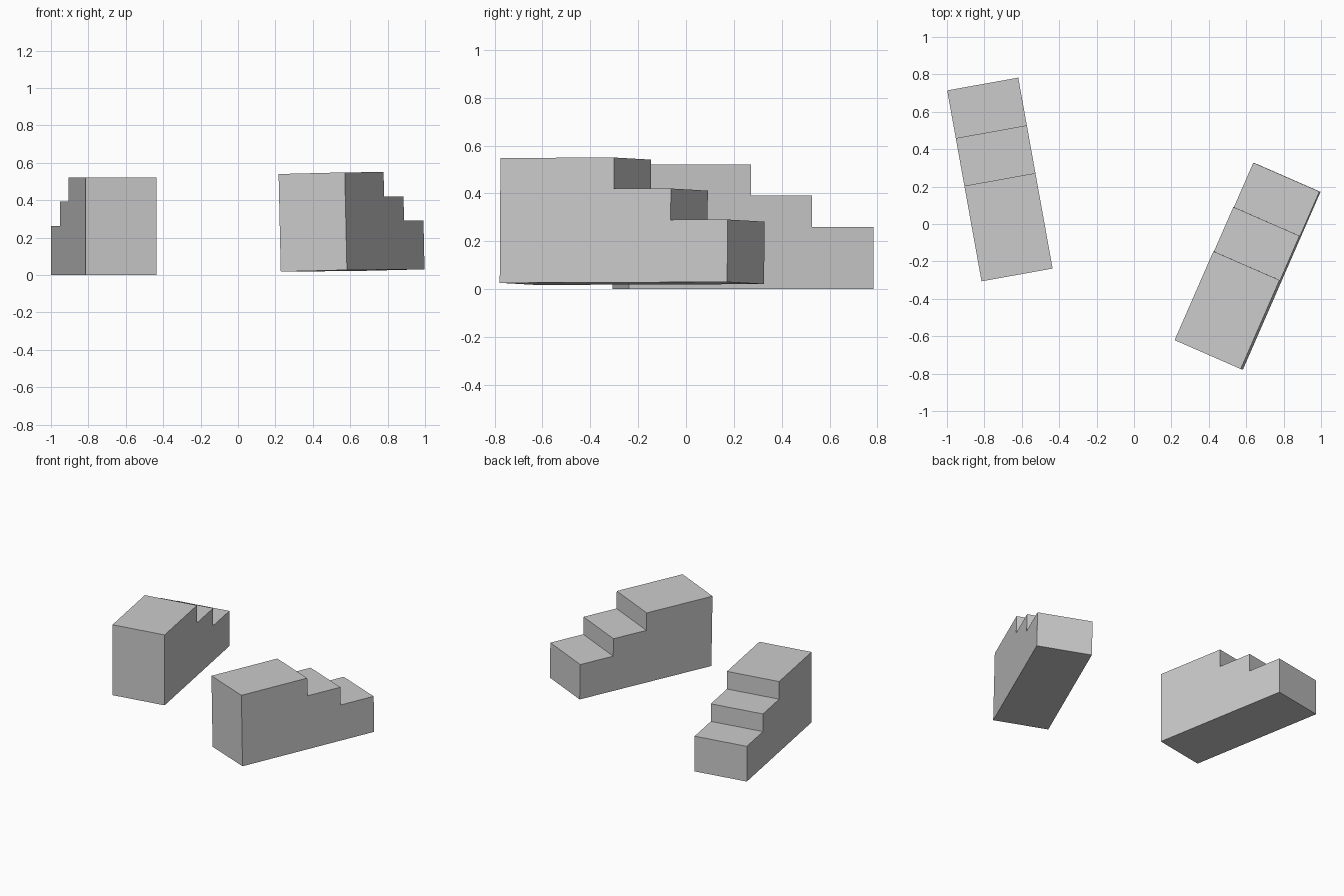
import bpy
import bmesh
from math import radians

if "Cube" in bpy.data.objects:
    bpy.data.objects.remove(bpy.data.objects["Cube"], do_unlink=True)

WIDTH, LENGTH, HEIGHT = 0.386, 1.037, 0.522

# Plain grey for both blocks
GREY = (0.6, 0.6, 0.6, 1.0)
grey = bpy.data.materials.new("plain grey")
grey.use_nodes = True
grey.diffuse_color = GREY
grey.node_tree.nodes["Principled BSDF"].inputs["Base Color"].default_value = GREY


def stair_block(name, location, tilt):
    """Three-step block: side profile in (length, height) fractions, extruded across."""
    profile = [(0, 0), (1, 0), (1, 0.5), (0.75, 0.5),
               (0.75, 0.75), (0.5, 0.75), (0.5, 1), (0, 1)]
    bm = bmesh.new()
    side = bm.faces.new([bm.verts.new((-WIDTH / 2, (y - 0.5) * LENGTH, z * HEIGHT))
                         for y, z in profile])
    result = bmesh.ops.extrude_face_region(bm, geom=[side])
    moved = [v for v in result["geom"] if isinstance(v, bmesh.types.BMVert)]
    bmesh.ops.translate(bm, verts=moved, vec=(WIDTH, 0, 0))
    bmesh.ops.recalc_face_normals(bm, faces=bm.faces)
    mesh = bpy.data.meshes.new(name)
    bm.to_mesh(mesh)
    bm.free()
    mesh.materials.append(grey)
    block = bpy.data.objects.new(name, mesh)
    block.location = location
    block.rotation_euler = [radians(a) for a in tilt]
    bpy.context.collection.objects.link(block)


# One block lies flat, the other is slightly raised and tilted
stair_block("right_stair_block", (-0.717, 0.238, 0), (0, 0, 10.2))
stair_block("left_stair_block", (0.613, -0.226, 0.024), (0.2, -1.3, -23.6))
